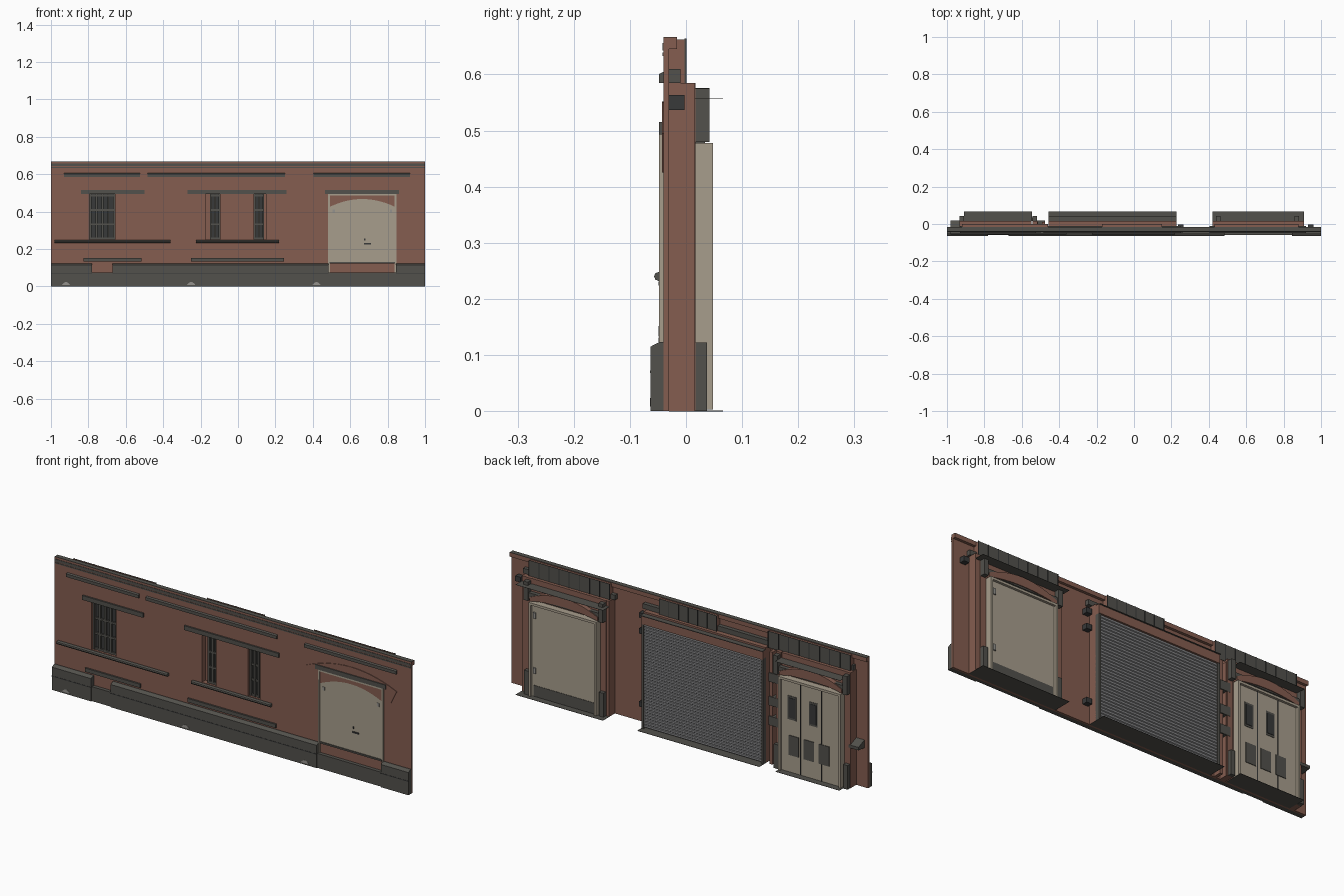
import bpy, bmesh, math

cube = bpy.data.objects.get("Cube")
if cube:
    bpy.data.objects.remove(cube, do_unlink=True)


def material(name, r, g, b):
    m = bpy.data.materials.new(name)
    m.use_nodes = True
    m.diffuse_color = (r, g, b, 1)
    m.node_tree.nodes["Principled BSDF"].inputs["Base Color"].default_value = (r, g, b, 1)
    return m


BRICK = material("brown brick", .232, .11, .08)
STONE = material("dark grey stone", .085, .082, .072)
BEIGE = material("beige paint", .39, .34, .265)
STEEL = material("shutter grey", .24, .24, .245)
DARK = material("dark glass", .04, .041, .041)
PALE = material("pale metal", .3, .29, .27)


def finish(name, bm, mat):
    bmesh.ops.recalc_face_normals(bm, faces=bm.faces)
    me = bpy.data.meshes.new(name)
    bm.to_mesh(me)
    bm.free()
    me.materials.append(mat)
    ob = bpy.data.objects.new(name, me)
    bpy.context.scene.collection.objects.link(ob)
    return ob


def box(name, x, y, z, mat):
    """Box from (min, max) pairs."""
    bm = bmesh.new()
    bmesh.ops.create_cube(bm, size=1)
    for v in bm.verts:
        v.co = [p[0] if c < 0 else p[1] for c, p in zip(v.co, (x, y, z))]
    return finish(name, bm, mat)


def prism(name, pts, span, axis, mat):
    """Extrude an outline along x (points are y,z) or y (points are x,z)."""
    bm = bmesh.new()
    def put(p, s):
        return (s, p[0], p[1]) if axis == "x" else (p[0], s, p[1])
    face = bm.faces.new([bm.verts.new(put(p, span[0])) for p in pts])
    out = bmesh.ops.extrude_face_region(bm, geom=[face])
    for v in out["geom"]:
        if isinstance(v, bmesh.types.BMVert):
            v.co["xy".index(axis)] = span[1]
    return finish(name, bm, mat)


def arc(x0, x1, z0, rise, n=14):
    return [(x0 + (x1 - x0) * i / n, z0 + rise * (1 - (2 * i / n - 1) ** 2)) for i in range(n + 1)]


def cut(target, x, y, z):
    cutter = box("opening_cutter", x, y, z, BRICK)
    cutter.hide_render = True
    mod = target.modifiers.new("opening", "BOOLEAN")
    mod.operation, mod.solver, mod.object = "DIFFERENCE", "EXACT", cutter
    bpy.context.view_layer.objects.active = target
    bpy.ops.object.modifier_apply(modifier=mod.name)
    bpy.data.objects.remove(cutter, do_unlink=True)


# Thin brick wall, top cornice and bands
wall = box("brick_wall", (-1, 1), (-.04, -.03), (0, .6655), BRICK)
box("rear_cornice", (-1, 1), (-.03, -.016), (.645, .6655), BRICK)
box("wall_cap", (-1, 1), (-.04, -.016), (.6655, .667), STONE)
for z in ((.633, .639), (.643, .656)):
    box("top_band", (-1, 1), (-.042, -.04), z, STONE)

# Rear bays: brick surround, floor plate, and ribbed panel on a raised block
BAYS = [("left_bay", (.42, .91), (.43, .88)), ("shutter_bay", (-.457, .227), (-.17, .15)),
        ("right_bay", (-.906, -.548), (-.92, -.46))]
surrounds = []
for name, span, panel in BAYS:
    surrounds.append(box(name + "_surround", span, (-.03, .015), (0, .585), BRICK))
    box(name + "_floor_plate", span, (-.03, .066), (-.0005, .001), STONE)
    box(name + "_block", panel, (-.03, -.003), (.585, .662), BRICK)
    box(name + "_panel", panel, (-.003, -.001), (.58, .664), STONE)
    n = round((panel[1] - panel[0]) / .055)
    for k in range(n + 1):
        x = panel[0] + (panel[1] - panel[0]) * k / n
        box(name + "_rib", (x - .002, x + .002), (-.001, .001), (.58, .664), DARK)

# Windows: recessed openings, glass and a grid of bars
WINDOWS = [(-.793, -.657, 4, 2), (-.175, -.095, 2, 1), (.085, .15, 2, 1)]
for i, (a, b, cols, bay) in enumerate(WINDOWS):
    for solid in (wall, surrounds[bay]):
        cut(solid, (a, b), (-.1, -.012), (.25, .493))
    if i == 1:
        a += .025
    elif i == 2:
        b -= .01
    box("window_glass", (a, b), (-.02, -.012), (.25, .493), DARK)
    for k in range(cols + 1):
        x = a + .005 + (b - a - .01) * k / cols
        box("window_bar", (x - .005, x + .005), (-.03, -.018), (.25, .493), STONE)
    for k in range(4):
        z = .255 + .077 * k
        box("window_crossbar", (a, b), (-.028, -.018), (z - .005, z + .005), STONE)

# Stone base, lower beneath the window gap and the door
BASE = [(-.063, 0), (-.063, .115), (-.048, .123), (-.04, .123), (-.04, 0)]
for span in ((-1, -.78), (-.67, .485), (.845, 1)):
    prism("stone_base", BASE, span, "x", STONE)
    box("base_joint", span, (-.064, -.063), (.068, .072), DARK)
for span in ((-.78, -.67), (.485, .845)):
    box("low_base", span, (-.058, -.04), (0, .073), STONE)
for x in (-.92, -.25, .42):
    prism("base_vent", arc(x - .022, x + .022, .008, .015, 8), (-.0645, -.063), "y", PALE)

# Stone courses: upper bars, lintels, rounded sills and lower bars
HOOD = [(-.01, .585), (-.048, .585), (-.048, .601), (-.03, .61), (-.01, .61)]
for span in ((-.93, -.525), (-.485, .25), (.405, .92)):
    prism("upper_course", HOOD, span, "x", STONE)
for span in ((-.84, -.5), (-.27, .26), (.465, .86)):
    box("lintel", span, (-.048, -.035), (.493, .515), STONE)
for span in ((-.98, -.36), (-.225, .22)):
    ring = [(-.049 + .008 * math.cos(t * math.pi / 4), .24 + .008 * math.sin(t * math.pi / 4)) for t in range(8)]
    prism("window_sill", ring, span, "x", STONE)
    box("sill_back", span, (-.049, -.038), (.233, .248), STONE)
for span in ((-.825, -.515), (-.25, .245)):
    box("lower_course", span, (-.049, -.04), (.133, .152), STONE)

# Front door under a shallow brick arch
door_arc = arc(.49, .84, .425, .042)
prism("front_door", [(.84, .125), (.49, .125)] + door_arc, (-.044, -.04), "y", BEIGE)
outer, inner = arc(.41, .92, .495, .057), arc(.445, .885, .425, .05)
prism("brick_arch", outer + inner[::-1], (-.043, -.039), "y", BRICK)
prism("arch_infill", [(.84, .493), (.49, .493)] + door_arc, (-.0455, -.0425), "y", BRICK)
for x in (.487, .843):
    box("front_door_frame", (x - .005, x + .005), (-.048, -.04), (.075, .493), BEIGE)
box("front_door_head", (.482, .848), (-.048, -.04), (.486, .493), BEIGE)
box("front_door_step", (.49, .84), (-.049, -.04), (.123, .131), STONE)
box("front_door_handle", (.675, .71), (-.049, -.044), (.224, .231), DARK)
box("front_door_lock", (.674, .682), (-.047, -.044), (.245, .255), DARK)
for x in (.512, .818):
    box("door_stud", (x - .006, x + .006), (-.046, -.044), (.395, .412), PALE)

# Rear doors: frame, leaf, arch, lintel, canopy and guards
for name, a, b, canopy in (("left", .47, .85, (.42, .91)), ("right", -.9, -.55, (-.91, -.545))):
    box(name + "_rear_leaf", (a, b), (.015, .036), (.003, .47), BEIGE)
    for x in (a, b - .012):
        box(name + "_rear_jamb", (x, x + .012), (.015, .048), (.003, .478), BEIGE)
    box(name + "_rear_head", (a, b), (.015, .048), (.466, .478), BEIGE)
    box(name + "_rear_lintel", (a - .03, b + .03), (.015, .035), (.492, .52), STONE)
    box(name + "_rear_canopy", canopy, (.015, .066), (.557, .558), STONE)
    prism(name + "_rear_arch", arc(a, b, .5, .045) + arc(a, b, .48, .02)[::-1], (.015, .039), "y", BRICK)
    for x in (a - .02, b + .02):
        box(name + "_rear_pier", (x - .014, x + .014), (-.03, .017), (0, .585), BRICK)
        box(name + "_rear_guard", (x - .012, x + .012), (.015, .037), (0, .122), STONE)
        box(name + "_rear_bracket", (x - .012, x + .012), (.017, .042), (.48, .575), STONE)
box("left_rear_kick_plate", (.49, .83), (.036, .038), (.004, .06), STONE)
for z in (.12, .4):
    box("left_rear_hinge", (.815, .83), (.036, .042), (z, z + .03), PALE)

# Three-leaf rear door details
for x in (-.785, -.667):
    box("leaf_gap", (x - .002, x + .002), (.036, .038), (.004, .466), DARK)
for x in (-.62, -.74):
    box("leaf_window_frame", (x - .024, x + .024), (.036, .038), (.27, .39), STONE)
    box("leaf_window", (x - .018, x + .018), (.037, .04), (.28, .38), DARK)
for x in (-.63, -.715, -.8):
    box("leaf_lower_panel", (x - .029, x + .029), (.036, .039), (.09, .19), STONE)

# Roller shutter with ridged slats, guides and housing
SLATS, BOTTOM, TOP = 34, .005, .53
step = (TOP - BOTTOM) / SLATS
profile = [(.012, BOTTOM)]
for k in range(SLATS):
    z = BOTTOM + k * step
    profile += [(.024, z), (.029, z + step * .25), (.029, z + step * .85)]
profile += [(.024, TOP), (.012, TOP)]
prism("roller_shutter", profile, (-.445, .215), "x", STEEL)
for x in (-.451, .221):
    box("shutter_guide", (x - .006, x + .006), (.01, .034), (0, .535), STONE)
box("shutter_housing", (-.457, .227), (.01, .036), (.53, .575), BRICK)
box("shutter_ledge", (-.457, .227), (.01, .042), (.573, .576), STONE)

# Wall pipes, boxes and lamps beside the bays
for x in (-.52, -.485):
    box("wall_pipe", (x - .008, x + .008), (-.03, .012), (0, .57), BRICK)
for z in (.2, .3, .42):
    box("junction_box", (-.53, -.475), (-.03, .018), (z, z + .045), STONE)
LAMP = [(-.03, .2), (.018, .205), (.018, .22), (-.03, .24)]
prism("wall_lamp", LAMP, (-.98, -.925), "x", STONE)
for x, z in ((.25, .55), (.25, .47), (.25, .1), (.945, .55)):
    box("small_lamp", (x - .015, x + .015), (-.03, -.003), (z - .013, z + .013), DARK)
